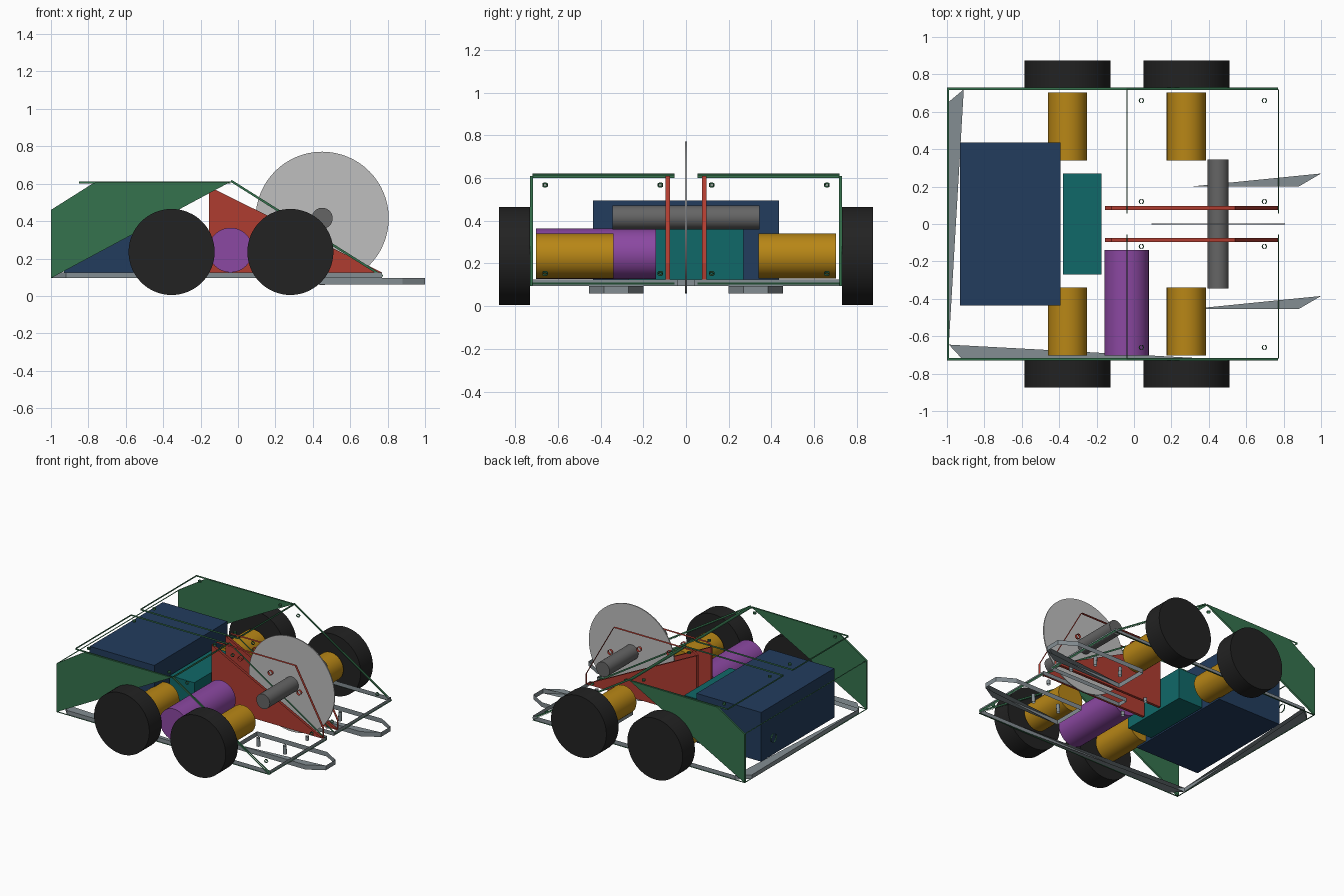
import bpy
import bmesh
import math
from mathutils import Vector

cube = bpy.data.objects.get("Cube")
if cube:
    bpy.data.objects.remove(cube)


def material(name, rgb):
    m = bpy.data.materials.new(name)
    m.use_nodes = True
    m.diffuse_color = (*rgb, 1)
    m.node_tree.nodes["Principled BSDF"].inputs["Base Color"].default_value = (*rgb, 1)
    return m


GREEN = material("armour green", (0.036, 0.17, 0.075))
BLUE = material("battery blue", (0.016, 0.045, 0.11))
TEAL = material("controller teal", (0.005, 0.14, 0.14))
PURPLE = material("motor purple", (0.26, 0.065, 0.36))
GOLD = material("gear motor gold", (0.48, 0.24, 0.008))
RED = material("bracket red", (0.43, 0.045, 0.03))
STEEL = material("base grey", (0.23, 0.27, 0.29))
SHAFT = material("shaft grey", (0.13, 0.13, 0.13))
DISC = material("disc light grey", (0.52, 0.52, 0.52))
RUBBER = material("tyre black", (0.016, 0.016, 0.016))

X, Y, Z = Vector((1, 0, 0)), Vector((0, 1, 0)), Vector((0, 0, 1))


def finish(bm, name, mat):
    mesh = bpy.data.meshes.new(name)
    bm.to_mesh(mesh)
    bm.free()
    mesh.materials.append(mat)
    obj = bpy.data.objects.new(name, mesh)
    bpy.context.collection.objects.link(obj)
    return obj


def box(name, mat, low, high):
    bm = bmesh.new()
    bmesh.ops.create_cube(bm, size=1)
    for v in bm.verts:
        v.co = [a + (c + 0.5) * (b - a) for a, b, c in zip(low, high, v.co)]
    return finish(bm, name, mat)


def cylinder(name, mat, x, z, radius, y0, y1):
    """Solid cylinder lying along y."""
    bpy.ops.mesh.primitive_cylinder_add(
        vertices=64, radius=radius, depth=abs(y1 - y0),
        location=(x, (y0 + y1) / 2, z), rotation=(math.pi / 2, 0, 0))
    obj = bpy.context.object
    obj.name = name
    obj.data.materials.append(mat)
    bpy.ops.object.shade_smooth_by_angle(angle=math.radians(40))
    return obj


def walls(bm, points, depth):
    """Band of faces swept from a closed outline; returns both loops."""
    low = [bm.verts.new(p) for p in points]
    high = [bm.verts.new(p + depth) for p in points]
    n = len(points)
    for i in range(n):
        j = (i + 1) % n
        bm.faces.new((low[i], low[j], high[j], high[i]))
    return low, high


def frame(name, mat, outline, origin, u, v, depth, holes=(), r=0.013, fills=()):
    """Open plate: outer edge walls, hole walls and optional filled areas."""
    bm = bmesh.new()

    def place(p):
        return origin + u * p[0] + v * p[1]

    loops = walls(bm, [place(p) for p in outline], depth)
    for fill in fills:
        for loop in loops:
            bm.faces.new([loop[i] for i in fill])
    for a, b in holes:
        ring = [(a + r * math.cos(t * math.pi / 8), b + r * math.sin(t * math.pi / 8))
                for t in range(16)]
        walls(bm, [place(p) for p in ring], depth)
    return finish(bm, name, mat)


# Base: chamfered rear corners and a slot for the disc
base = [(-1, 0.645), (-0.91, 0.72), (0.77, 0.72), (0.77, 0.04), (0.1, 0.04),
        (0.1, -0.04), (0.77, -0.04), (0.77, -0.72), (0.4, -0.72),
        (-0.92, -0.72), (-0.99, -0.645)]
base_holes = [(x, s * y) for s in (-1, 1)
              for x, y in ((0.4, 0.33), (0.62, 0.33), (0, 0.12), (0.66, 0.12))]
frame("base_plate", STEEL, base, Z * 0.095, X, Y, Z * 0.03, base_holes,
      fills=[(0, 1, 10), (10, 9, 8)])

# Forks under the front
for side, low in (("left", 0.2), ("right", -0.455)):
    h = low + 0.255
    fork = [(0.3, low), (0.88, low), (1, low + 0.07), (1, h - 0.07), (0.88, h), (0.3, h)]
    mid = low + 0.1275
    frame(side + "_fork", STEEL, fork, Z * 0.06, X, Y, Z * 0.035,
          [(0.4, mid), (0.62, mid)], fills=[(0, 1, 2)])

for side, s in (("left", 1), ("right", -1)):
    # Side armour with its filled upper rear area
    side_shape = [(-1, 0.095), (-1, 0.46), (-0.77, 0.605), (-0.04, 0.61), (0.77, 0.095)]
    frame(side + "_side_armour", GREEN, side_shape, Y * s * 0.717, X, Z,
          Y * s * 0.013, fills=[(0, 1, 2, 3)])

    # Top armour
    top = [(-0.85, s * 0.055), (-0.04, s * 0.055), (-0.04, s * 0.72), (-0.85, s * 0.72)]
    frame(side + "_top_armour", GREEN, top, Z * 0.6, X, Y, Z * 0.012,
          [(x, s * y) for x in (-0.78, -0.11) for y in (0.12, 0.66)])

    # Sloping front armour
    start = Vector((-0.04, 0, 0.61))
    run = Vector((0.77, 0, 0.1)) - start
    slope = run.normalized()
    length = run.length
    front = [(0, s * 0.055), (length, s * 0.055), (length, s * 0.72), (0, s * 0.72)]
    frame(side + "_front_armour", GREEN, front, start, slope, Y, slope.cross(Y) * 0.012,
          [(a, s * y) for a in (0.09, length - 0.09) for y in (0.12, 0.66)])

    # Disc bracket
    bracket = [(-0.155, 0.125), (-0.155, 0.585), (-0.12, 0.61), (0.54, 0.61),
               (0.77, 0.2), (0.77, 0.125)]
    frame(side + "_bracket", RED, bracket, Y * s * 0.075, X, Z, Y * s * 0.02,
          [(0.08, 0.54), (0.33, 0.5), (0.57, 0.415)], 0.018, [(0, 1, 5)])

    # Wheels and their gear motors
    for place, x in (("front", 0.28), ("rear", -0.355)):
        cylinder(f"{place}_{side}_wheel", RUBBER, x, 0.235, 0.23, s * 0.73, s * 0.875)
        cylinder(f"{place}_{side}_motor", GOLD, x, 0.235, 0.105, s * 0.34, s * 0.703)

# Rear armour
frame("rear_armour", GREEN, [(-0.72, 0.095), (0.72, 0.095), (0.72, 0.46), (-0.72, 0.46)],
      X * -1, Y, Z, X * 0.01, [(0.38, 0.3)], 0.032)

# Electronics and weapon
box("battery", BLUE, (-0.93, -0.435, 0.125), (-0.392, 0.435, 0.495))
box("controller", TEAL, (-0.38, -0.27, 0.125), (-0.175, 0.27, 0.36))
cylinder("weapon_motor", PURPLE, -0.04, 0.245, 0.119, -0.703, -0.14)
cylinder("weapon_shaft", SHAFT, 0.45, 0.415, 0.056, -0.345, 0.345)
cylinder("weapon_disc", DISC, 0.45, 0.415, 0.356, -0.004, 0.004)
